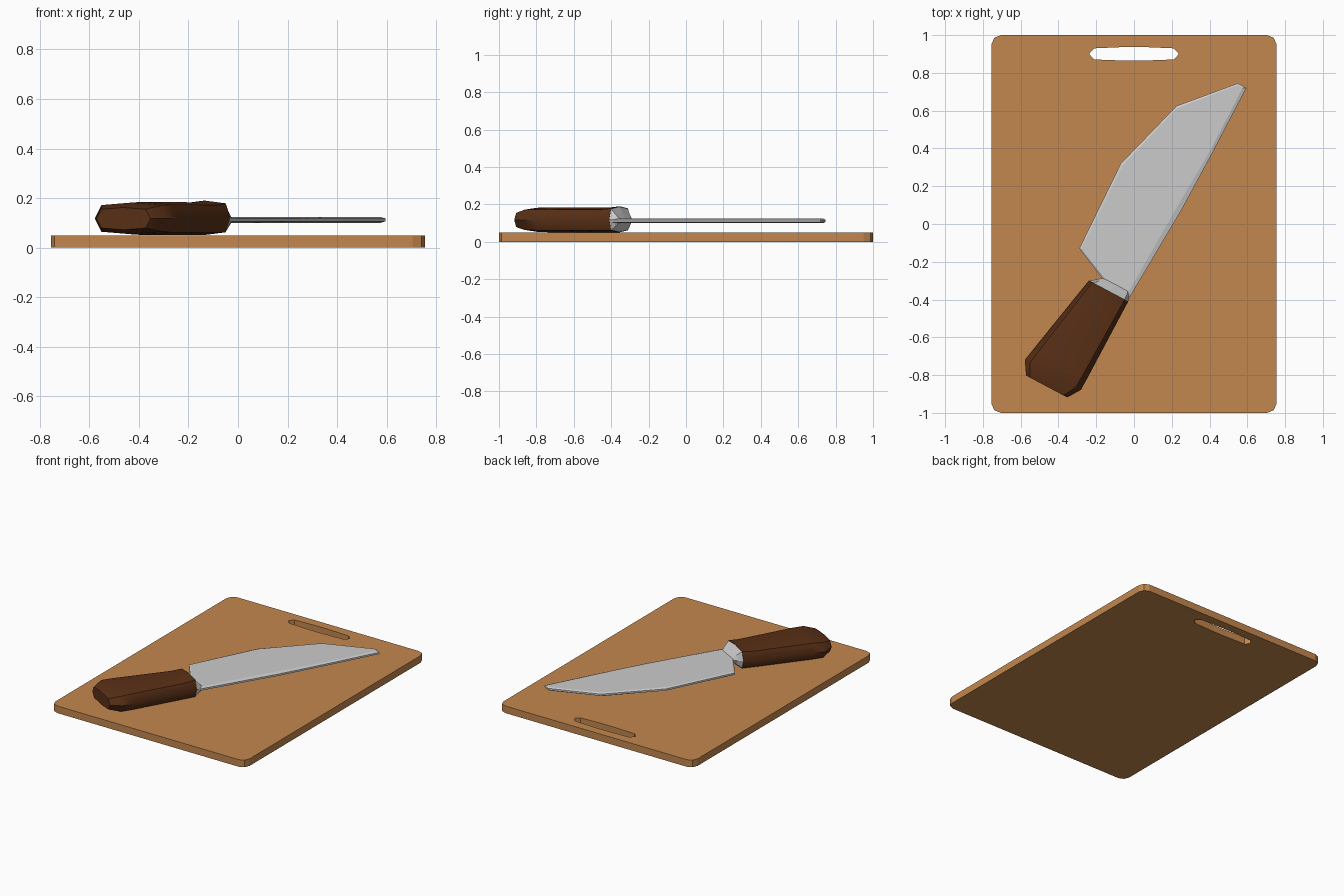
import bpy, bmesh, math
from mathutils import Vector

if "Cube" in bpy.data.objects:
    bpy.data.objects.remove(bpy.data.objects["Cube"])


def material(name, color):
    m = bpy.data.materials.new(name)
    m.diffuse_color = (*color, 1)
    m.use_nodes = True
    m.node_tree.nodes["Principled BSDF"].inputs["Base Color"].default_value = m.diffuse_color
    return m


def finish(bm, name, mat=None, smooth=None):
    bmesh.ops.recalc_face_normals(bm, faces=bm.faces)
    me = bpy.data.meshes.new(name)
    bm.to_mesh(me)
    bm.free()
    if mat:
        me.materials.append(mat)
    if smooth:
        me.shade_smooth()
        me.set_sharp_from_angle(angle=math.radians(smooth))
    ob = bpy.data.objects.new(name, me)
    bpy.context.collection.objects.link(ob)
    return ob


def loft(rings, name, mat=None, smooth=None):
    bm = bmesh.new()
    vs = [[bm.verts.new(p) for p in r] for r in rings]
    n = len(vs[0])
    for a, b in zip(vs, vs[1:]):
        for i in range(n):
            j = (i + 1) % n
            bm.faces.new((a[i], a[j], b[j], b[i]))
    bm.faces.new(vs[0])
    bm.faces.new(vs[-1])
    return finish(bm, name, mat, smooth)


board_wood = material("board_wood", (0.55, 0.245, 0.077))
handle_wood = material("handle_wood", (0.10, 0.029, 0.008))

# Cutting board: rounded outline with a slot, filled and extruded
R = 0.05
outline = []
for k, (sx, sy) in enumerate([(1, 1), (-1, 1), (-1, -1), (1, -1)]):
    for s in range(3):
        a = math.radians(90 * k + 45 * s)
        outline.append((sx * (0.755 - R) + R * math.cos(a), sy * (1 - R) + R * math.sin(a)))
half = [(0.05, 0.865), (0.21, 0.871), (0.238, 0.90), (0.21, 0.93), (0.05, 0.937)]
slot = half + [(-x, y) for x, y in reversed(half)]
bm = bmesh.new()
edges = []
for loop in (outline, slot):
    vs = [bm.verts.new((x, y, 0)) for x, y in loop]
    edges += [bm.edges.new((v, vs[(i + 1) % len(vs)])) for i, v in enumerate(vs)]
bmesh.ops.triangle_fill(bm, edges=edges, use_beauty=True)
ext = bmesh.ops.extrude_face_region(bm, geom=bm.faces[:], use_keep_orig=True)
bmesh.ops.translate(bm, vec=(0, 0, 0.05), verts=[g for g in ext["geom"] if isinstance(g, bmesh.types.BMVert)])
finish(bm, "cutting_board", board_wood)

# Knife frame: u runs along the knife, v across it
ORIGIN = Vector((-0.135, -0.355, 0))
U = Vector((0.47, 0.883, 0)).normalized()
V = Vector((U.y, -U.x, 0))


def section(u, v0, v1, z0, z1):
    c, w, zc, h = (v0 + v1) / 2, (v1 - v0) / 2, (z0 + z1) / 2, (z1 - z0) / 2
    unit = [(1, 0), (0.82, 0.84), (0, 1), (-0.82, 0.84), (-1, 0), (-0.82, -0.84), (0, -1), (0.82, -0.84)]
    return [ORIGIN + U * u + V * (c + w * x) + Vector((0, 0, zc + h * z)) for x, z in unit]


# Handle, swelling towards the butt
loft([section(0, -0.118, 0.118, 0.051, 0.19),
      section(-0.07, -0.132, 0.118, 0.051, 0.183),
      section(-0.45, -0.205, 0.118, 0.051, 0.185),
      section(-0.53, -0.22, 0.117, 0.054, 0.182),
      section(-0.60, -0.175, 0.072, 0.072, 0.162)], "handle", handle_wood, 50)

# Bolster joining handle and blade
loft([section(-0.002, -0.118, 0.118, 0.051, 0.19),
      section(0.025, -0.085, 0.113, 0.075, 0.155),
      section(0.05, -0.055, 0.105, 0.102, 0.122)], "bolster")

# Blade with bevelled rims
rim = [(-0.03, -0.40), (0.255, 0.08), (0.42, 0.385), (0.595, 0.72), (0.55, 0.745),
       (0.225, 0.625), (-0.07, 0.32), (-0.29, -0.13), (-0.15, -0.31)]
face = [(-0.04, -0.38), (0.21, 0.06), (0.41, 0.40), (0.575, 0.72), (0.545, 0.735),
        (0.225, 0.612), (-0.06, 0.31), (-0.28, -0.13), (-0.145, -0.30)]
loft([[(x, y, z) for x, y in pts] for pts, z in
      ((face, 0.10), (rim, 0.106), (rim, 0.118), (face, 0.124))], "blade")
